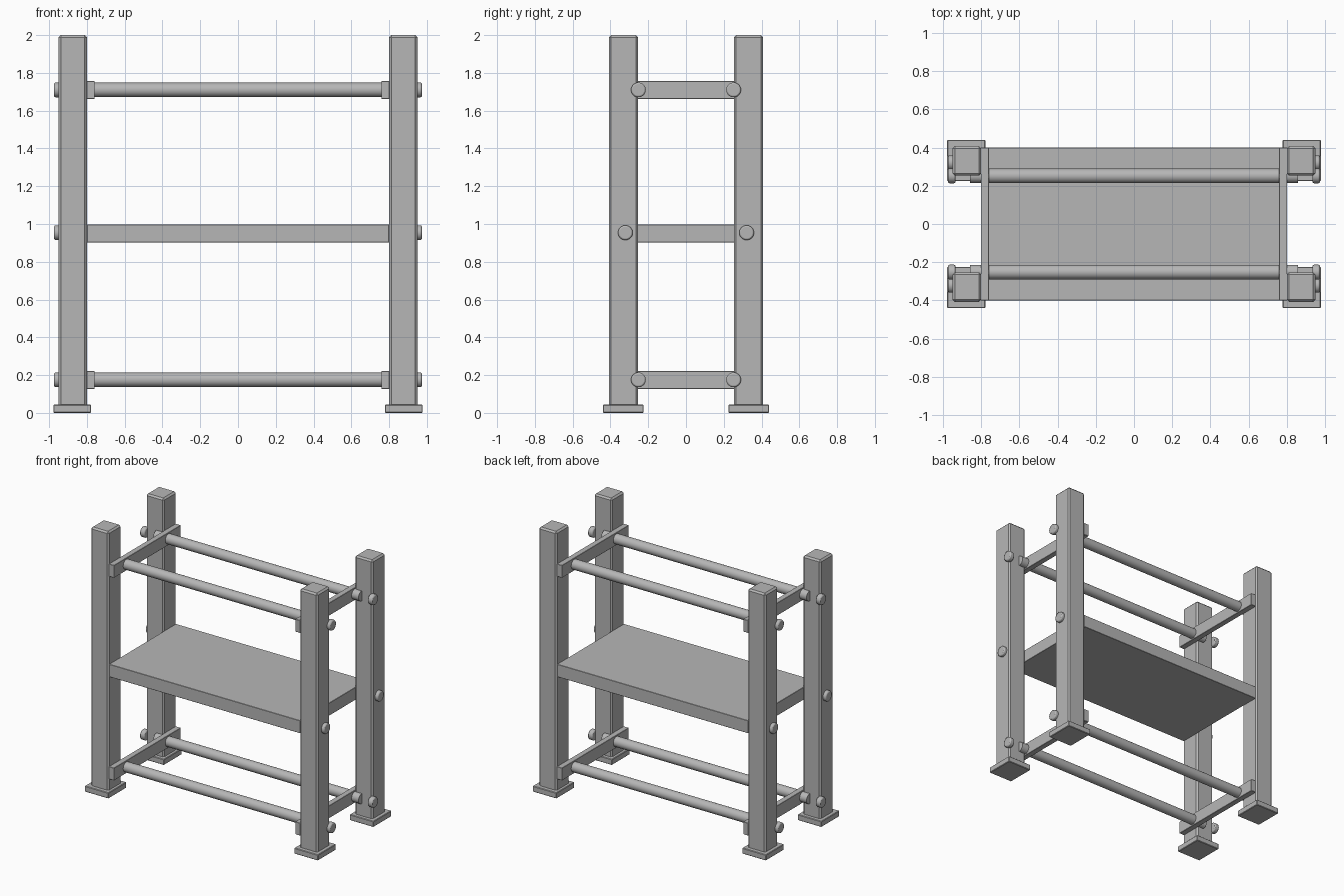
import bpy
import math

# Remove the default cube
if "Cube" in bpy.data.objects:
    bpy.data.objects.remove(bpy.data.objects["Cube"], do_unlink=True)

GREY = (0.47, 0.47, 0.47, 1)
grey = bpy.data.materials.new("plain_grey")
grey.use_nodes = True
grey.diffuse_color = GREY
grey.node_tree.nodes["Principled BSDF"].inputs["Base Color"].default_value = GREY


def finish(obj, name, bevel, segments):
    obj.name = name
    obj.data.materials.append(grey)
    if bevel:
        mod = obj.modifiers.new("edge_bevel", 'BEVEL')
        mod.width = bevel
        mod.segments = segments
        mod.limit_method = 'ANGLE'
        mod.angle_limit = math.radians(40)
    return obj


def box(name, low, high, bevel=0.0):
    """Box between two opposite corners."""
    centre = [(a + b) / 2 for a, b in zip(low, high)]
    bpy.ops.mesh.primitive_cube_add(size=1, location=centre)
    obj = bpy.context.object
    obj.scale = [abs(b - a) for a, b in zip(low, high)]
    bpy.ops.object.transform_apply(location=False, rotation=False, scale=True)
    return finish(obj, name, bevel, 1)


def rod(name, x1, x2, y, z, radius, bevel=0.0):
    """Smooth cylinder lying along x."""
    bpy.ops.mesh.primitive_cylinder_add(
        vertices=32, radius=radius, depth=abs(x2 - x1),
        location=((x1 + x2) / 2, y, z), rotation=(0, math.pi / 2, 0))
    obj = bpy.context.object
    bpy.ops.object.shade_smooth_by_angle(angle=math.radians(35))
    return finish(obj, name, bevel, 2)


LEVELS = {"lower": 0.175, "upper": 1.71}
SIDES = {"left": 1, "right": -1}
ENDS = {"front": -1, "back": 1}

# Shelf board
box("shelf", (-0.8, -0.4, 0.902), (0.8, 0.4, 0.998), 0.002)

# Corner posts with feet and bolt heads
for side, sx in SIDES.items():
    for end, sy in ENDS.items():
        tag = f"{end}_{side}"
        box(f"{tag}_post", (sx * 0.8, sy * 0.253, 0.03),
            (sx * 0.95, sy * 0.408, 2.0), 0.012)
        box(f"{tag}_foot", (sx * 0.778, sy * 0.224, 0),
            (sx * 0.978, sy * 0.44, 0.044), 0.004)
        rod(f"{tag}_shelf_bolt", sx * 0.935, sx * 0.974, sy * 0.321, 0.954, 0.039, 0.008)
        for level, z in LEVELS.items():
            rod(f"{tag}_{level}_bolt", sx * 0.935, sx * 0.974, sy * 0.252, z, 0.039, 0.008)

# Side rails and long round bars at both levels
for level, z in LEVELS.items():
    for side, sx in SIDES.items():
        box(f"{level}_{side}_rail", (sx * 0.759, -0.4, z - 0.048),
            (sx * 0.802, 0.4, z + 0.047), 0.002)
    for end, sy in ENDS.items():
        rod(f"{level}_{end}_bar", -0.86, 0.86, sy * 0.252, z, 0.038)
